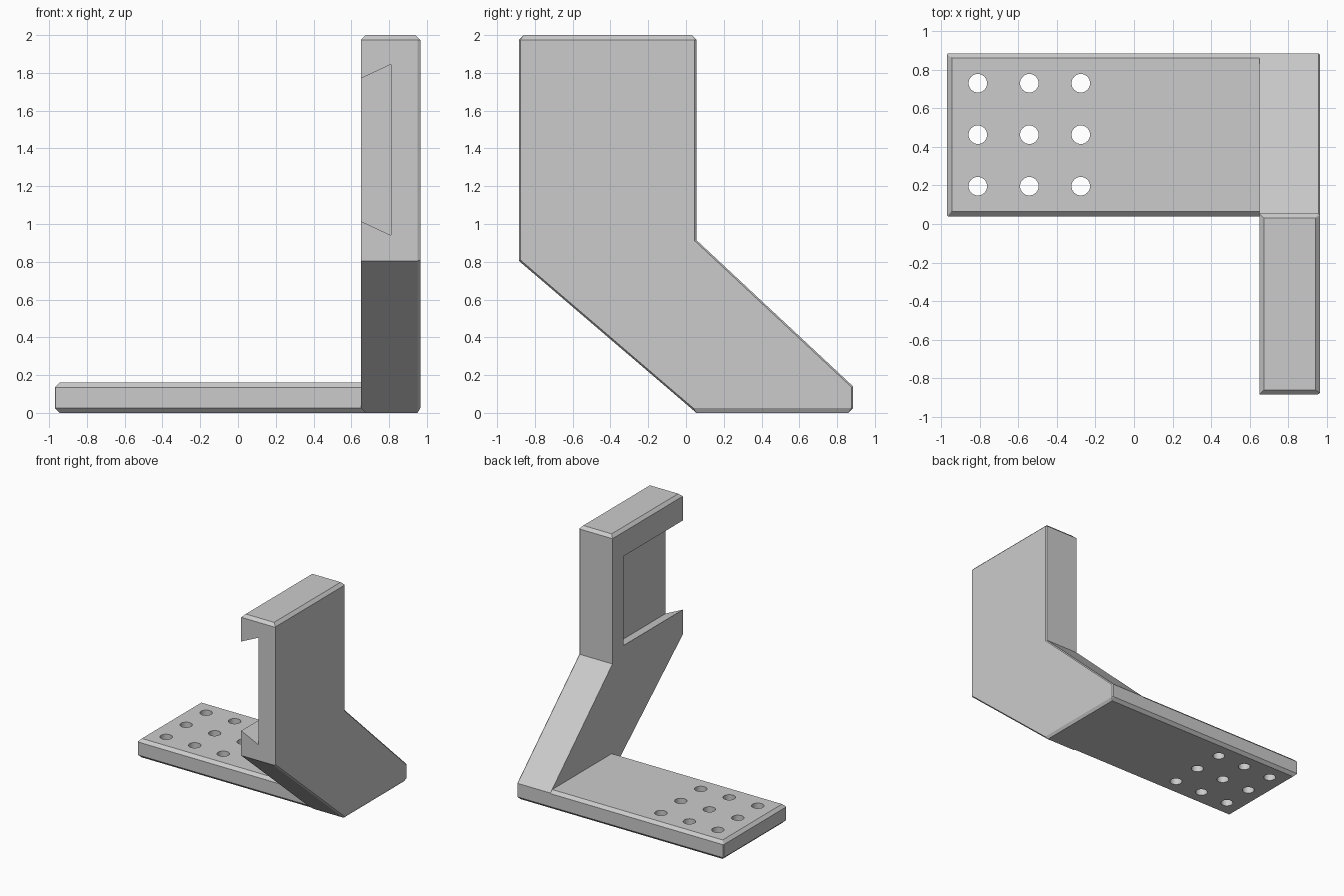
import bpy, bmesh

if "Cube" in bpy.data.objects:
    bpy.data.objects.remove(bpy.data.objects["Cube"])

CHAMFER = 0.025


def prism(name, points, axis, lo, hi):
    """Extrude a 2D profile along x (points are y,z) or y (points are x,z)."""
    bm = bmesh.new()
    place = (lambda p: (lo, p[0], p[1])) if axis == 'x' else (lambda p: (p[0], lo, p[1]))
    face = bm.faces.new([bm.verts.new(place(p)) for p in points])
    out = bmesh.ops.extrude_face_region(bm, geom=[face])
    for g in out['geom']:
        if isinstance(g, bmesh.types.BMVert):
            setattr(g.co, axis, hi)
    bmesh.ops.recalc_face_normals(bm, faces=bm.faces)
    mesh = bpy.data.meshes.new(name)
    bm.to_mesh(mesh)
    bm.free()
    obj = bpy.data.objects.new(name, mesh)
    bpy.context.collection.objects.link(obj)
    return obj


def apply(obj, mod):
    bpy.context.view_layer.objects.active = obj
    bpy.ops.object.modifier_apply(modifier=mod.name)


def chamfer(obj, weight):
    """Bevel edges by weight(a, b), where a and b are the edge's end points."""
    mesh = obj.data
    attr = mesh.attributes.new('bevel_weight_edge', 'FLOAT', 'EDGE')
    for e in mesh.edges:
        a, b = (mesh.vertices[i].co for i in e.vertices)
        attr.data[e.index].value = weight(a, b)
    mod = obj.modifiers.new('Chamfer', 'BEVEL')
    mod.limit_method = 'WEIGHT'
    mod.width = CHAMFER
    mod.segments = 1
    apply(obj, mod)


def boolean(obj, other, operation):
    mod = obj.modifiers.new('Boolean', 'BOOLEAN')
    mod.operation = operation
    mod.solver = 'EXACT'
    mod.object = other
    apply(obj, mod)
    bpy.data.objects.remove(other, do_unlink=True)


# Leaning upright arm
arm = prism('bracket', [(-0.885, 2), (0.055, 2), (0.055, 0.915), (0.885, 0.14),
                        (0.885, 0), (0.055, 0), (-0.885, 0.805)], 'x', 0.65, 0.965)


def arm_weight(a, b):
    if min(a.z, b.z) > 1.99:
        return 1
    if max(a.z, b.z) < 0.01:
        return 0 if max(a.y, b.y) < 0.1 else 1
    # slight easing along the outer side edges
    return 0.35 if abs(a.x - b.x) < 0.01 and a.x > 0.8 else 0


chamfer(arm, arm_weight)

# Flat base plate, its right end buried in the arm
plate = prism('base_plate', [(-0.97, 0), (0.9, 0), (0.9, 0.16), (-0.97, 0.16)],
              'y', 0.04, 0.885)
chamfer(plate, lambda a, b: 1 if abs(a.z - b.z) < 0.01 and min(a.x, b.x) < 0 else 0.2 if a.x < 0 else 0)
boolean(arm, plate, 'UNION')

# Dovetail slot, open to the front and left
slot = prism('slot_cutter', [(0.49, 1.09), (0.81, 0.94), (0.81, 1.845), (0.49, 1.695)],
             'y', -1.0, -0.095)
boolean(arm, slot, 'DIFFERENCE')

# Grid of screw holes
for x in (-0.81, -0.543, -0.276):
    for y in (0.73, 0.463, 0.196):
        bpy.ops.mesh.primitive_cylinder_add(vertices=32, radius=0.048, depth=0.5,
                                            location=(x, y, 0.08))
        boolean(arm, bpy.context.object, 'DIFFERENCE')

# Smooth hole walls, crisp edges elsewhere
bpy.ops.object.select_all(action='DESELECT')
arm.select_set(True)
bpy.context.view_layer.objects.active = arm
bpy.ops.object.shade_smooth_by_angle(angle=0.4)
